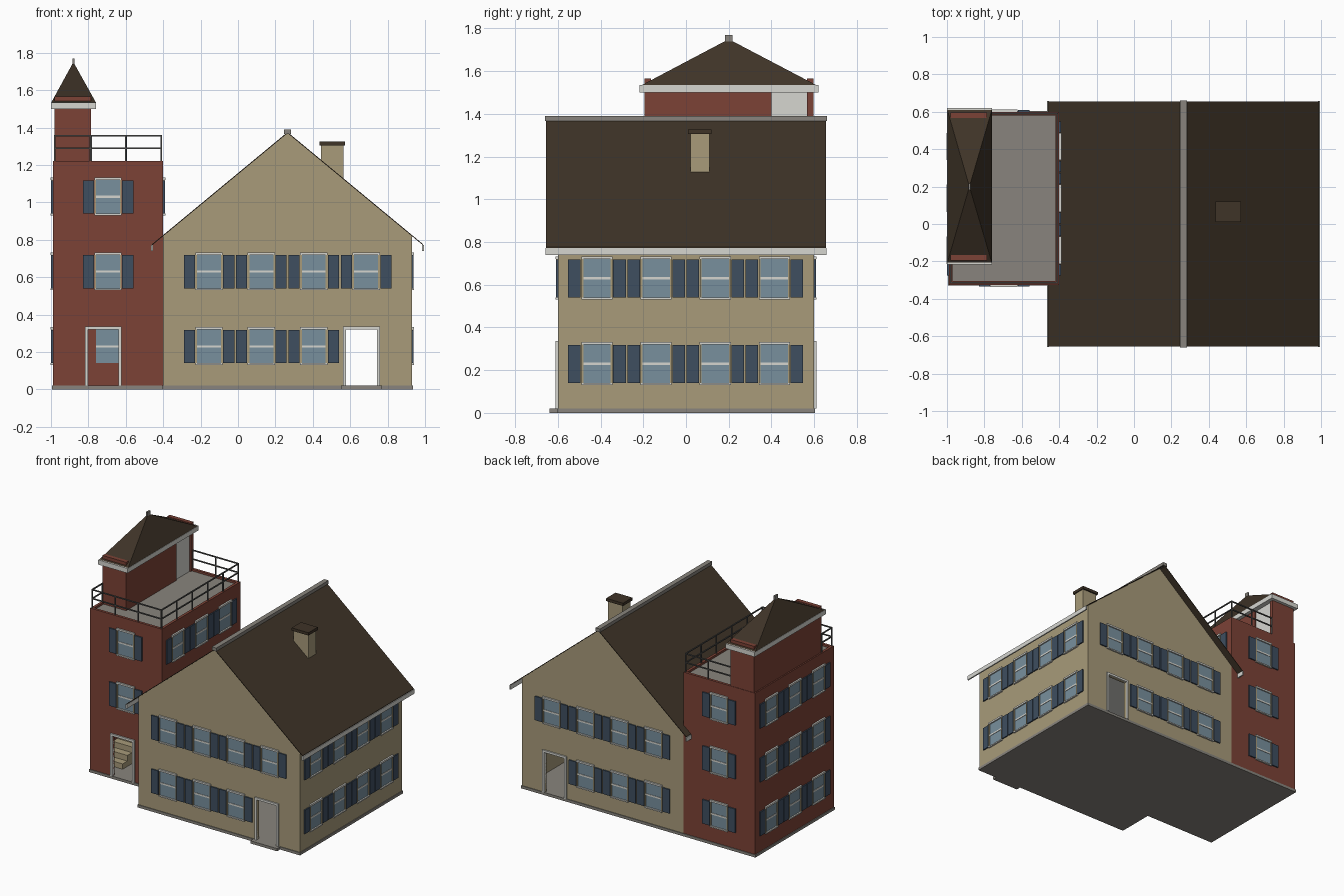
import bpy, bmesh, math
from mathutils import Vector

cube = bpy.data.objects.get("Cube")
if cube:
    bpy.data.objects.remove(cube, do_unlink=True)


def material(name, r, g, b):
    m = bpy.data.materials.new(name)
    m.use_nodes = True
    col = [(c / 255 / 12.92 if c < 11 else ((c / 255 + 0.055) / 1.055) ** 2.4) for c in (r, g, b)] + [1]
    m.diffuse_color = col
    m.node_tree.nodes["Principled BSDF"].inputs["Base Color"].default_value = col
    return m


BRICK = material("brick red", 124, 66, 54)
TAN = material("tan siding", 168, 155, 122)
ROOF = material("dark brown roof", 62, 51, 39)
TRIM = material("off white trim", 214, 214, 208)
STONE = material("stone grey", 136, 132, 125)
GLASS = material("pale blue glass", 120, 144, 158)
SHUTTER = material("navy shutter", 62, 78, 96)
METAL = material("dark grey metal", 84, 84, 82)


def finish(name, bm, mats):
    bmesh.ops.recalc_face_normals(bm, faces=bm.faces[:])
    me = bpy.data.meshes.new(name)
    bm.to_mesh(me)
    bm.free()
    for m in mats:
        me.materials.append(m)
    ob = bpy.data.objects.new(name, me)
    bpy.context.collection.objects.link(ob)
    return ob


def add_box(bm, x0, x1, y0, y1, z0, z1, index=0):
    verts = bmesh.ops.create_cube(bm, size=1)["verts"]
    for v in verts:
        v.co = ((x0 + x1) / 2 + v.co.x * (x1 - x0),
                (y0 + y1) / 2 + v.co.y * (y1 - y0),
                (z0 + z1) / 2 + v.co.z * (z1 - z0))
    for f in {f for v in verts for f in v.link_faces}:
        f.material_index = index
    return verts


def box(name, mat, *size):
    bm = bmesh.new()
    add_box(bm, *size)
    return finish(name, bm, [mat])


def prism(name, mat, outline, y0, y1):
    """Outline in x, z pushed from y0 to y1."""
    bm = bmesh.new()
    face = bm.faces.new([bm.verts.new((x, y0, z)) for x, z in outline])
    new = bmesh.ops.extrude_face_region(bm, geom=[face])["geom"]
    for v in new:
        if isinstance(v, bmesh.types.BMVert):
            v.co.y = y1
    return finish(name, bm, [mat])


# Main dimensions
W, E, S, N = -0.40, 0.93, -0.60, 0.60      # house walls
TW, TS = -0.99, -0.325                     # tower west and south walls
RIDGE, EAVE, TOP = 0.265, 0.82, 1.22
BASE, T = 0.02, 0.02
DOOR, TDOOR, HALF, HEAD = 0.66, -0.72, 0.082, 0.32

# Ground slabs and door step
box("house_plinth", STONE, W - 0.005, E + 0.005, S - 0.005, N + 0.005, 0, BASE)
box("tower_plinth", STONE, TW - 0.005, W, TS - 0.005, N + 0.005, 0, BASE)
box("door_step", STONE, DOOR - 0.11, DOOR + 0.11, S - 0.04, S, 0, BASE)


def door_notch(x):
    return [(x - HALF, BASE), (x - HALF, HEAD), (x + HALF, HEAD), (x + HALF, BASE)]


# House walls: two gables with doorways, two plain sides
gable = [(W, BASE)] + door_notch(DOOR) + [(E, BASE), (E, EAVE), (RIDGE, 1.37), (W, EAVE)]
prism("front_gable_wall", TAN, gable, S, S + T)
prism("back_gable_wall", TAN, gable, N - T, N)
box("house_right_wall", TAN, W, W + T, S + T, N - T, BASE, EAVE)
box("house_left_wall", TAN, E - T, E, S + T, N - T, BASE, EAVE)
box("house_ceiling", TRIM, W + T, E - T, S + T, N - T, 0.42, 0.44)

# House roof, ridge cap and eave boards
for side, x in (("right", -0.46), ("left", 0.99)):
    prism(side + "_roof_slope", ROOF,
          [(x, 0.77), (RIDGE, 1.37), (RIDGE, 1.376), (x, 0.776)], -0.655, 0.655)
    box(side + "_eave_board", TRIM, x - 0.005, x + 0.005, -0.657, 0.657, 0.74, 0.772)
box("ridge_cap", STONE, RIDGE - 0.018, RIDGE + 0.018, -0.66, 0.66, 1.366, 1.39)

# Chimney
box("chimney", TAN, 0.445, 0.565, 0.02, 0.11, 1.05, 1.305)
box("chimney_cap", ROOF, 0.435, 0.573, 0.01, 0.12, 1.305, 1.326)

# Tower walls, deck and ceiling
prism("tower_front_wall", BRICK,
      [(TW, BASE)] + door_notch(TDOOR) + [(W, BASE), (W, TOP), (TW, TOP)], TS, TS + T)
box("tower_back_wall", BRICK, TW, W, N - T, N, BASE, TOP)
box("tower_right_wall", BRICK, TW, TW + T, TS + T, N - T, BASE, TOP)
box("tower_left_wall", BRICK, W - T, W, TS + T, N - T, BASE, TOP)
box("tower_ceiling", TRIM, TW + T, W - T, TS + T, N - T, 0.42, 0.44)
box("tower_deck", STONE, TW + T, W - T, TS + T, N - T, 1.18, 1.205)

# Stair inside the tower
bm = bmesh.new()
for i in range(9):
    y = -0.2 + i * 0.055
    add_box(bm, TW + T, -0.81, y, y + 0.055, BASE, 0.06 + i * 0.042)
finish("tower_stair", bm, [TAN])

# Door frames
bm = bmesh.new()
for x, y0, y1 in ((DOOR, S - 0.01, S + T), (DOOR, N - T, N + 0.01), (TDOOR, TS - 0.01, TS + T)):
    for s in (-1, 1):
        a, b = sorted((x + s * HALF, x + s * (HALF + 0.016)))
        add_box(bm, a, b, y0, y1, BASE, HEAD)
    add_box(bm, x - HALF - 0.016, x + HALF + 0.016, y0, y1, HEAD, HEAD + 0.016)
finish("door_frames", bm, [TRIM])

# One shuttered window, shared by all copies; it faces -y
bm = bmesh.new()
add_box(bm, -0.064, 0.064, -0.002, 0.022, -0.09, 0.09, 0)
add_box(bm, -0.064, 0.064, -0.005, 0.025, -0.006, 0.006, 1)
add_box(bm, -0.073, 0.073, -0.012, 0, 0.09, 0.103, 1)
add_box(bm, -0.073, 0.073, -0.012, 0, -0.099, -0.09, 1)
for s in (-1, 1):
    a, b = sorted((s * 0.064, s * 0.072))
    add_box(bm, a, b, -0.008, 0, -0.09, 0.09, 2)
    a, b = sorted((s * 0.076, s * 0.135))
    add_box(bm, a, b, -0.009, 0, -0.09, 0.088, 3)
window = finish("window", bm, [GLASS, TRIM, TAN, SHUTTER])
window_mesh = window.data
bpy.data.objects.remove(window)


def windows(name, spots, heights, turn):
    for z in heights:
        for x, y in spots:
            ob = bpy.data.objects.new(name + "_window", window_mesh)
            ob.location = (x, y, z)
            ob.rotation_euler.z = math.radians(turn)
            bpy.context.collection.objects.link(ob)


LOW, MID, HIGH = 0.23, 0.63, 1.03
xs = [-0.155 + 0.28 * i for i in range(4)]
ys = [-0.417 + 0.277 * i for i in range(4)]
for name, y, turn in (("front", S, 0), ("back", N, 180)):
    windows(name, [(x, y) for x in xs], [MID], turn)
    windows(name, [(x, y) for x in xs[:3]], [LOW], turn)
windows("house_left", [(E, y) for y in ys], [LOW, MID], 90)
windows("tower_front", [(-0.695, TS)], [MID, HIGH], 0)
windows("tower_back", [(-0.695, N)], [LOW, MID, HIGH], 180)
windows("tower_right", [(TW, y) for y in ys[1:]], [LOW, MID, HIGH], -90)
windows("tower_left", [(W, y) for y in ys[1:]], [HIGH], 90)

# Stair house on the tower deck, with a doorway on its left side
PW, PE, PS, PN = -0.98, -0.785, -0.195, 0.597
box("stair_house_front", BRICK, PW, PE, PS, PS + 0.03, 1.2, 1.565)
box("stair_house_back", BRICK, PW, PE, PN - 0.03, PN, 1.2, 1.565)
box("stair_house_right", BRICK, PW, PW + T, PS + 0.03, PN - 0.03, 1.2, 1.51)
box("stair_house_left", BRICK, PE - T, PE, PS + 0.03, 0.4, 1.2, 1.51)
box("stair_house_door", TRIM, PE - 0.018, PE - 0.01, 0.4, PN - 0.03, 1.2, 1.51)
box("stair_house_cornice", TRIM, -1.0, -0.758, -0.217, 0.62, 1.50, 1.535)

# Pyramid roof and finial
bm = bmesh.new()
verts = add_box(bm, -0.998, -0.76, -0.207, 0.61, 1.535, 1.75)
tip = [v for v in verts if v.co.z > 1.6]
bmesh.ops.pointmerge(bm, verts=tip, merge_co=Vector((-0.88, 0.2, 1.75)))
finish("stair_house_roof", bm, [ROOF])
box("roof_finial", STONE, -0.886, -0.874, 0.183, 0.217, 1.74, 1.77)

# Deck railing
bm = bmesh.new()
R = 0.004


def railing(x0, y0, x1, y1, bays):
    for i in range(bays + 1):
        x, y = x0 + (x1 - x0) * i / bays, y0 + (y1 - y0) * i / bays
        add_box(bm, x - R, x + R, y - R, y + R, TOP, 1.36)
    for z in (1.29, 1.356):
        add_box(bm, min(x0, x1) - R, max(x0, x1) + R, min(y0, y1) - R, max(y0, y1) + R, z - R, z + R)


railing(-0.98, -0.315, -0.41, -0.315, 3)
railing(-0.41, -0.315, -0.41, 0.59, 5)
railing(-0.41, 0.59, PE, 0.59, 2)
railing(-0.98, -0.315, -0.98, PS, 1)
finish("deck_railing", bm, [METAL])
